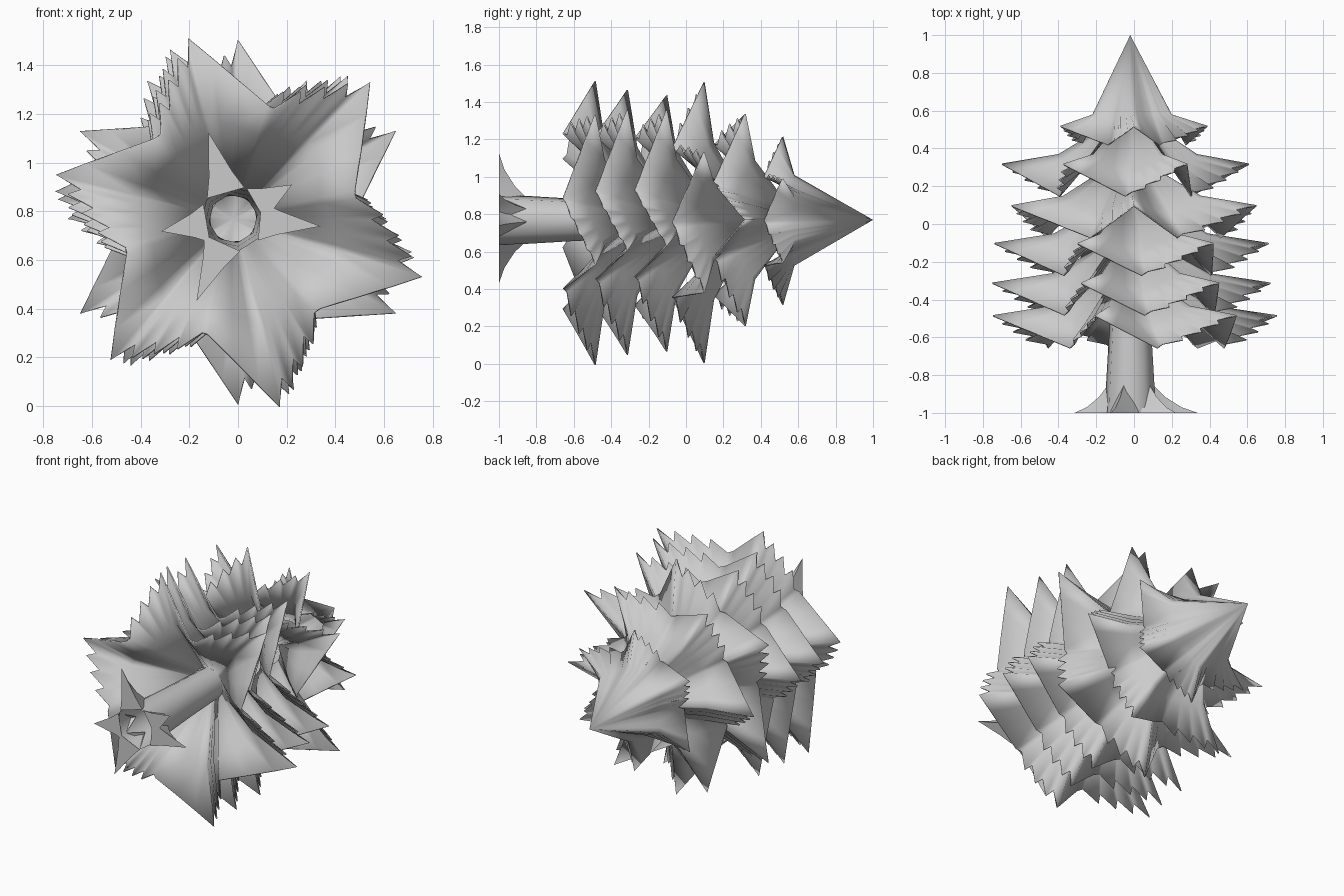
import bpy, bmesh, math
from math import radians, cos, sin

cube = bpy.data.objects.get("Cube")
if cube:
    bpy.data.objects.remove(cube, do_unlink=True)

grey = bpy.data.materials.new("plain_grey")
grey.use_nodes = True
grey.diffuse_color = (0.6, 0.6, 0.6, 1)
grey.node_tree.nodes["Principled BSDF"].inputs["Base Color"].default_value = (0.6, 0.6, 0.6, 1)

AXIS_X, AXIS_Z = -0.02, 0.77


def around(radius, angle, y, cx=AXIS_X, cz=AXIS_Z):
    """Point at a radius and angle round the lying tree's axis."""
    return (cx + radius * cos(angle), y, cz + radius * sin(angle))


def finish(name, bm, angle, thickness=0):
    bmesh.ops.remove_doubles(bm, verts=bm.verts, dist=0.0001)
    bmesh.ops.recalc_face_normals(bm, faces=bm.faces)
    mesh = bpy.data.meshes.new(name)
    bm.to_mesh(mesh)
    bm.free()
    mesh.materials.append(grey)
    obj = bpy.data.objects.new(name, mesh)
    bpy.context.collection.objects.link(obj)
    bpy.ops.object.select_all(action='DESELECT')
    obj.select_set(True)
    bpy.context.view_layer.objects.active = obj
    bpy.ops.object.shade_smooth_by_angle(angle=radians(angle))
    if thickness:
        shell = obj.modifiers.new("shell", 'SOLIDIFY')
        shell.thickness = thickness


def loft(bm, rings):
    rows = [[bm.verts.new(p) for p in ring] for ring in rings]
    n = len(rows[0])
    for a, b in zip(rows, rows[1:]):
        for i in range(n):
            j = (i + 1) % n
            bm.faces.new((a[i], a[j], b[j], b[i]))


# Saw teeth between an arm tip and the next valley, as pushes along the arm
TEETH = (-0.09, 0.03, -0.06, 0.05, -0.05, 0.06, -0.04)
EVEN = (0, 0, 0, 0, 0, 0)
UNEVEN = (4, 3, 3, 4, -1, 0)


def hem_outline(turn, sway, reach, valley, y, drop):
    """Six-armed hem: straight on one side of each arm, saw-toothed on the other."""
    half = radians(30)
    # Each entry: fraction from arm tip to valley, side, tooth push
    steps = [(0, 1, 0)]
    steps += [((k + 1) / (len(TEETH) + 1), 1, push) for k, push in enumerate(TEETH)]
    steps += [(1, 1, 0), (0.65, -1, 0), (0.3, -1, 0)]
    points = []
    for arm in range(6):
        for t, side, push in steps:
            u = reach + (valley * cos(half) - reach) * t + push * reach
            v = valley * sin(half) * t
            a = math.atan2(v, u)
            local = a if side > 0 else 2 * half - a
            # Blend each arm's own sway into its neighbour's round the hem
            share = local / (2 * half)
            swing = sway[arm] * (1 - share) + sway[(arm + 1) % 6] * share
            points.append((radians(turn + 60 * arm + swing) + local,
                           math.hypot(u, v), y - drop * t, t))
    return points


def branch_tier(name, y, turn, sway, reach, cx, cz, valley, drop, waist, fold, top, top_rise):
    hem = hem_outline(turn, sway, reach, valley, y, drop)
    mid = (cx + AXIS_X) / 2, (cz + AXIS_Z) / 2
    rings = [[around(r, a, hy, cx, cz) for a, r, hy, t in hem]]
    # Waist ring is folded: high along the arms, low in the valleys
    rings.append([around(waist * (1.1 - 0.2 * t), a, y + fold[0] - fold[1] * t, *mid)
                  for a, r, hy, t in hem])
    rings.append([around(top, a, y + top_rise) for a, r, hy, t in hem])
    bm = bmesh.new()
    loft(bm, rings)
    finish(name, bm, 75, 0.008)


# Branch tiers, lowest first: y, turn, sway, reach, centre x, centre z
tiers = [
    (-0.49, 43, UNEVEN, 0.78, 0.01, 0.76),
    (-0.31, 48, UNEVEN, 0.75, -0.01, 0.765),
    (-0.10, 50, UNEVEN, 0.735, -0.01, 0.76),
    (0.10, 30, EVEN, 0.75, 0.0, 0.755),
    (0.32, 0, EVEN, 0.655, -0.045, 0.77),
]
for i, (y, turn, sway, reach, cx, cz) in enumerate(tiers):
    branch_tier(f"branch_tier_{i + 1}", y, turn, sway, reach, cx, cz,
                reach * 0.62, 0.17, reach * 0.51, (0.05, 0.1), 0.1, 0.22)
branch_tier("treetop", 0.52, 30, EVEN, 0.45, 0.0, 0.765, 0.28, 0.1, 0.22, (0.06, 0), 0, 0.48)

# Trunk: open eight-sided tube
bm = bmesh.new()
loft(bm, [[around(r, radians(45 * k + 10), y) for k in range(8)]
          for y, r in ((-1, 0.135), (-0.85, 0.13), (-0.6, 0.115), (-0.25, 0.1))])
finish("trunk", bm, 60)

# Roots: ridged blades flaring out from the trunk foot
roots = [(-5, 0.36), (30, 0.28), (106, 0.37), (190, 0.30), (246, 0.37)]
for i, (angle, length) in enumerate(roots):
    bm = bmesh.new()
    a = radians(angle)
    sections = []
    for t, rise, width in ((0, 0.16, 0.08), (0.3, 0.085, 0.05), (0.65, 0.03, 0.025), (1, 0, 0)):
        r = 0.11 + (length - 0.11) * t
        x, y, z = around(r, a, -1)
        dx, dz = -sin(a) * width, cos(a) * width
        sections.append([(x + dx, y, z + dz), (x, y + rise, z), (x - dx, y, z - dz)])
    loft(bm, sections)
    bmesh.ops.dissolve_degenerate(bm, edges=bm.edges, dist=0.0001)
    finish(f"root_{i + 1}", bm, 50)
